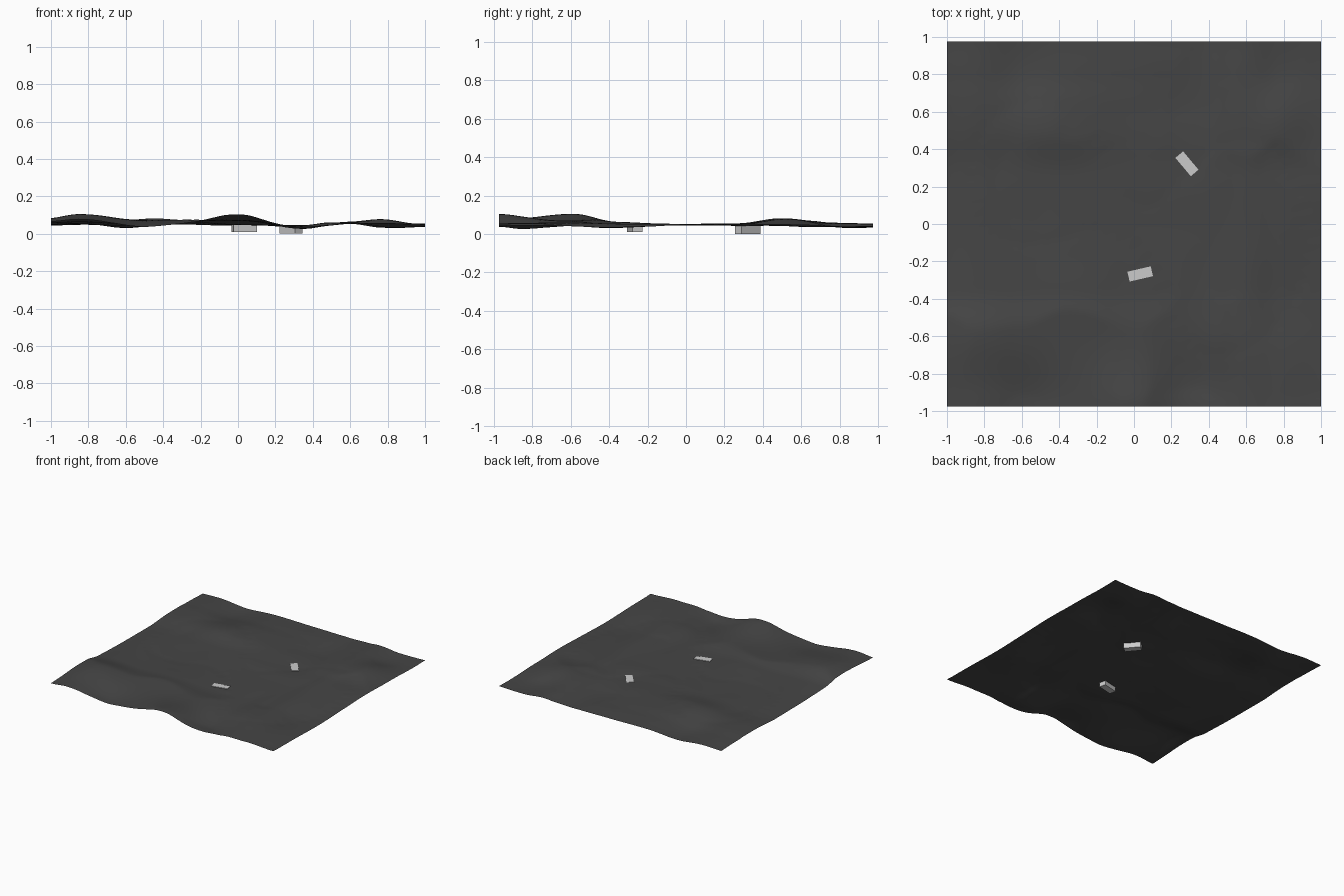
import bpy, bmesh, math
from mathutils import Vector

if "Cube" in bpy.data.objects:
    bpy.data.objects.remove(bpy.data.objects["Cube"])

# height limits across the sheet: (position, low, high) along x and along y
ENV_X = [(-1, .035, .092), (-.85, .045, .105), (-.6, .025, .103), (-.35, .036, .085),
         (0, .026, .107), (.35, .02, .063), (.48, .028, .08), (.6, .045, .073),
         (.77, .027, .087), (1, .025, .066)]
ENV_Y = [(-.975, .03, .105), (-.85, .02, .1), (-.58, .024, .105), (-.35, .02, .07),
         (0, .028, .06), (.25, .036, .064), (.5, .025, .088), (.65, .02, .086),
         (.8, .012, .076), (.975, .022, .066)]

# broad bumps and dips: x, y, strength, spread
BUMPS = [(0, -.95, .5, .2), (-.48, -.95, -.4, .2), (-.85, -.6, .5, .25), (.35, -.85, -.4, .2),
         (-.45, .5, .4, .22), (.75, .55, .4, .2), (-.6, .85, -.4, .2), (.8, .82, -.4, .2),
         (.8, -.4, -.4, .25), (.2, .65, -.2, .2), (.5, -.6, .2, .2), (-.3, -.4, .3, .2),
         (-.85, .3, -.3, .2), (.9, .1, .25, .2), (-.4, 0, .15, .25)]

# winding track, faintly pressed into the ground
TRACK = [(-.85, .4), (-.7, .6), (-.45, .65), (-.2, .45), (-.08, .18), (.08, .1), (.22, .2), (.42, .4),
         (.65, .45), (.82, .3), (.92, 0), (.9, -.3), (.7, -.6), (.4, -.7), (.22, -.52),
         (.06, -.2), (-.2, -.03), (-.45, -.1), (-.7, -.08), (-.85, .1)]

# blocks: x, y, turn, bottom, top
BLOCKS = [(.033, -.267, 13, .01, .05), (.283, .322, -50, 0, .046)]


def limits(env, t):
    for (a, l0, h0), (b, l1, h1) in zip(env, env[1:]):
        if t <= b + 1e-5:
            f = (1 - math.cos(math.pi * (t - a) / (b - a))) / 2
            return l0 + f * (l1 - l0), h0 + f * (h1 - h0)
    return env[-1][1:]


def track_points():
    n, out = len(TRACK), []
    for i in range(n):
        p = [Vector(TRACK[(i + k) % n]) for k in (-1, 0, 1, 2)]
        for j in range(4):
            t = j / 4
            out.append(.5 * (2 * p[1] + (p[2] - p[0]) * t + (2 * p[0] - 5 * p[1] + 4 * p[2] - p[3]) * t * t
                             + (3 * p[1] - p[0] - 3 * p[2] + p[3]) * t ** 3))
    return out


PATH = track_points()


def height(x, y):
    lx, hx = limits(ENV_X, x)
    ly, hy = limits(ENV_Y, y)
    lo, hi = max(lx, ly), min(hx, hy)
    n = .5 + sum(s * math.exp(-((x - bx) ** 2 + (y - by) ** 2) / (r * r)) for bx, by, s, r in BUMPS)
    z = lo + min(1, max(0, n)) * (hi - lo)
    # ground meets the tops of the blocks
    for bx, by, _, _, top in BLOCKS:
        w = math.exp(-((x - bx) ** 2 + (y - by) ** 2) / .02)
        z += w * (top - .004 - z)
    d = min((q.x - x) ** 2 + (q.y - y) ** 2 for q in PATH)
    return z - .002 * math.exp(-d / .0015)


# ground sheet
bm = bmesh.new()
bmesh.ops.create_grid(bm, x_segments=96, y_segments=96, size=1)
for v in bm.verts:
    v.co.y *= .975
    v.co.z = height(v.co.x, v.co.y)
for f in bm.faces:
    f.smooth = True
mesh = bpy.data.meshes.new("ground")
bm.to_mesh(mesh)
bm.free()
mat = bpy.data.materials.new("dark_ground")
mat.diffuse_color = (.06, .06, .06, 1)
mat.use_nodes = True
mat.node_tree.nodes["Principled BSDF"].inputs["Base Color"].default_value = mat.diffuse_color
mesh.materials.append(mat)
bpy.context.collection.objects.link(bpy.data.objects.new("ground", mesh))

# embedded blocks
for i, (x, y, turn, bottom, top) in enumerate(BLOCKS):
    bpy.ops.mesh.primitive_cube_add(size=1, location=(x, y, (bottom + top) / 2),
                                    rotation=(0, 0, math.radians(turn)))
    ob = bpy.context.object
    ob.name = f"block_{i + 1}"
    ob.scale = (.128, .054, top - bottom)
